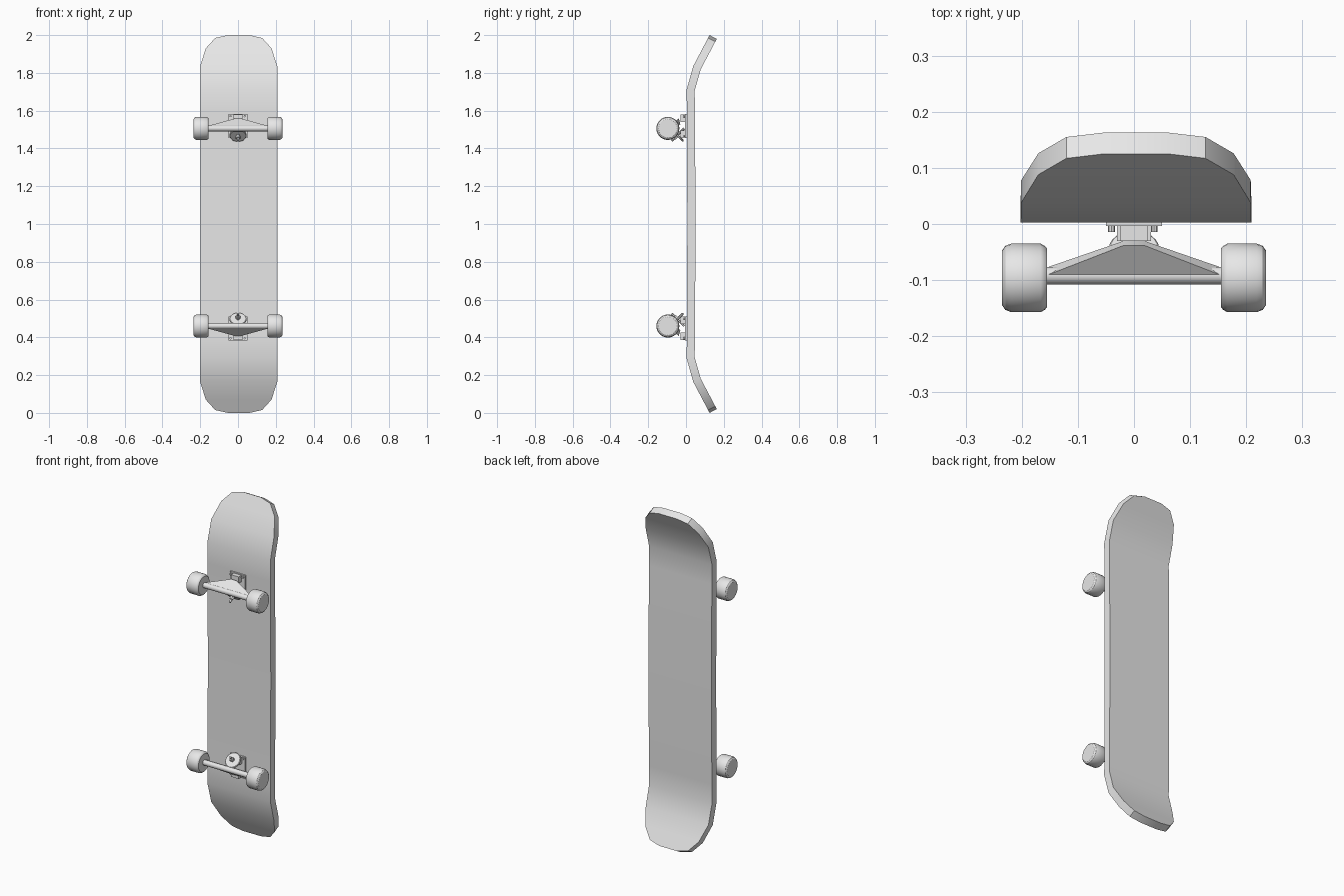
import bpy, bmesh, math
from mathutils import Vector, Matrix

if "Cube" in bpy.data.objects:
    bpy.data.objects.remove(bpy.data.objects["Cube"])

grey = bpy.data.materials.new("plain grey")
grey.diffuse_color = (0.8, 0.8, 0.8, 1)
grey.use_nodes = True
grey.node_tree.nodes["Principled BSDF"].inputs["Base Color"].default_value = grey.diffuse_color


def finish(name, bm, angle=30):
    bmesh.ops.recalc_face_normals(bm, faces=bm.faces)
    me = bpy.data.meshes.new(name)
    bm.to_mesh(me)
    bm.free()
    me.materials.append(grey)
    me.shade_smooth()
    me.set_sharp_from_angle(angle=math.radians(angle))
    ob = bpy.data.objects.new(name, me)
    bpy.context.collection.objects.link(ob)
    return ob


def box(name, lo, hi):
    bm = bmesh.new()
    bmesh.ops.create_cube(bm, size=1)
    lo, hi = Vector(lo), Vector(hi)
    for v in bm.verts:
        v.co = Vector(c * s for c, s in zip(v.co, hi - lo)) + (lo + hi) / 2
    return finish(name, bm)


def lathe(name, start, end, profile, sides=24):
    """Solid of revolution: profile holds (fraction along axis, radius)."""
    start, end = Vector(start), Vector(end)
    rot = (end - start).to_track_quat('Z', 'Y')
    bm = bmesh.new()
    rings = []
    for f, r in profile:
        rings.append([bm.verts.new(start.lerp(end, f) + rot @ Vector(
            (r * math.cos(a), r * math.sin(a), 0)))
            for a in (math.tau * i / sides for i in range(sides))])
    for a, b in zip(rings, rings[1:]):
        for i in range(sides):
            j = (i + 1) % sides
            bm.faces.new((a[i], a[j], b[j], b[i]))
    bm.faces.new(rings[0])
    bm.faces.new(rings[-1])
    return finish(name, bm)


def rod(name, start, end, r, sides=16):
    return lathe(name, start, end, [(0, r), (1, r)], sides)


# Deck: stations from middle to tip as (height above middle, front y, half width)
half = [(0.0, 0.007, 0.2055), (0.59, 0.005, 0.2055), (0.71, 0.003, 0.2055),
        (0.835, 0.038, 0.2045), (0.93, 0.088, 0.174), (0.985, 0.117, 0.124),
        (1.0, 0.125, 0.057)]
stations = [(-h, y, w) for h, y, w in half[:0:-1]] + half
pts = [Vector((0, y, 1 + h)) for h, y, w in stations]
bm = bmesh.new()
rows = []
for i, (p, (h, y, w)) in enumerate(zip(pts, stations)):
    t = (pts[min(i + 1, len(pts) - 1)] - pts[max(i - 1, 0)]).normalized()
    n = Vector((0, t.z, -t.y)) * 0.043
    rows.append([bm.verts.new(q + Vector((s * w + 0.0035, 0, 0)))
                 for q, s in ((p, -1), (p, 1), (p + n, 1), (p + n, -1))])
for a, b in zip(rows, rows[1:]):
    for i in range(4):
        j = (i + 1) % 4
        bm.faces.new((a[i], a[j], b[j], b[i]))
bm.faces.new(rows[0])
bm.faces.new(rows[-1])
finish("deck", bm)

# Trucks: d points from the axle towards the nearer tip of the deck
for label, zc, d in (("upper", 1.506, 1), ("lower", 0.46, -1)):
    def P(x, y, s):
        return (x, y, zc + d * s)

    def part_box(part, x, y0, y1, s0, s1, x0=None):
        a, b = sorted((zc + d * s0, zc + d * s1))
        box(f"{label}_{part}", (-x if x0 is None else x0, y0, a), (x, y1, b))

    # Base plate with its two seats
    part_box("base_plate", 0.05, -0.004, 0.008, -0.05, 0.077)
    part_box("pivot_seat", 0.025, -0.03, 0.0, 0.035, 0.073)
    part_box("kingpin_seat", 0.03, -0.03, 0.0, -0.05, -0.01)

    # Mounting bolts
    for x in (-0.04, 0.036):
        for s in (-0.04, 0.065):
            rod(f"{label}_bolt", P(x, 0.0, s), P(x, -0.014, s), 0.006, 8)

    # Slanted kingpin, bushing ring and nut
    rod(f"{label}_kingpin", P(0, -0.01, 0.0), P(0, -0.076, -0.066), 0.006, 12)
    lathe(f"{label}_bushing_ring", P(0, -0.042, -0.032), P(0, -0.05, -0.04),
          [(0, 0.042), (0.25, 0.045), (0.75, 0.045), (1, 0.042)])
    rod(f"{label}_kingpin_nut", P(0, -0.05, -0.04), P(0, -0.063, -0.053), 0.012, 6)

    # Wedge-shaped hanger rising from the axle to the pivot
    bm = bmesh.new()
    low = [bm.verts.new(P(x, y, s)) for x, y, s in (
        (-0.157, -0.078, -0.012), (0.157, -0.078, -0.012),
        (0.157, -0.092, 0.014), (-0.157, -0.092, 0.014))]
    top = [bm.verts.new(P(x, y, s)) for x, y, s in (
        (-0.018, -0.03, 0.022), (0.018, -0.03, 0.022),
        (0.018, -0.038, 0.052), (-0.018, -0.038, 0.052))]
    for i in range(4):
        j = (i + 1) % 4
        bm.faces.new((low[i], low[j], top[j], top[i]))
    bm.faces.new(low)
    bm.faces.new(top)
    finish(f"{label}_hanger", bm)

    # Axle and wheels
    rod(f"{label}_axle", P(-0.17, -0.092, 0), P(0.17, -0.092, 0), 0.0155)
    for side, m in (("left", -1), ("right", 1)):
        lathe(f"{label}_{side}_wheel", P(0.155 * m, -0.096, 0), P(0.235 * m, -0.096, 0),
              [(0, 0.052), (0.05, 0.057), (0.14, 0.061), (0.8, 0.061),
               (0.93, 0.057), (1, 0.049)], 28)
